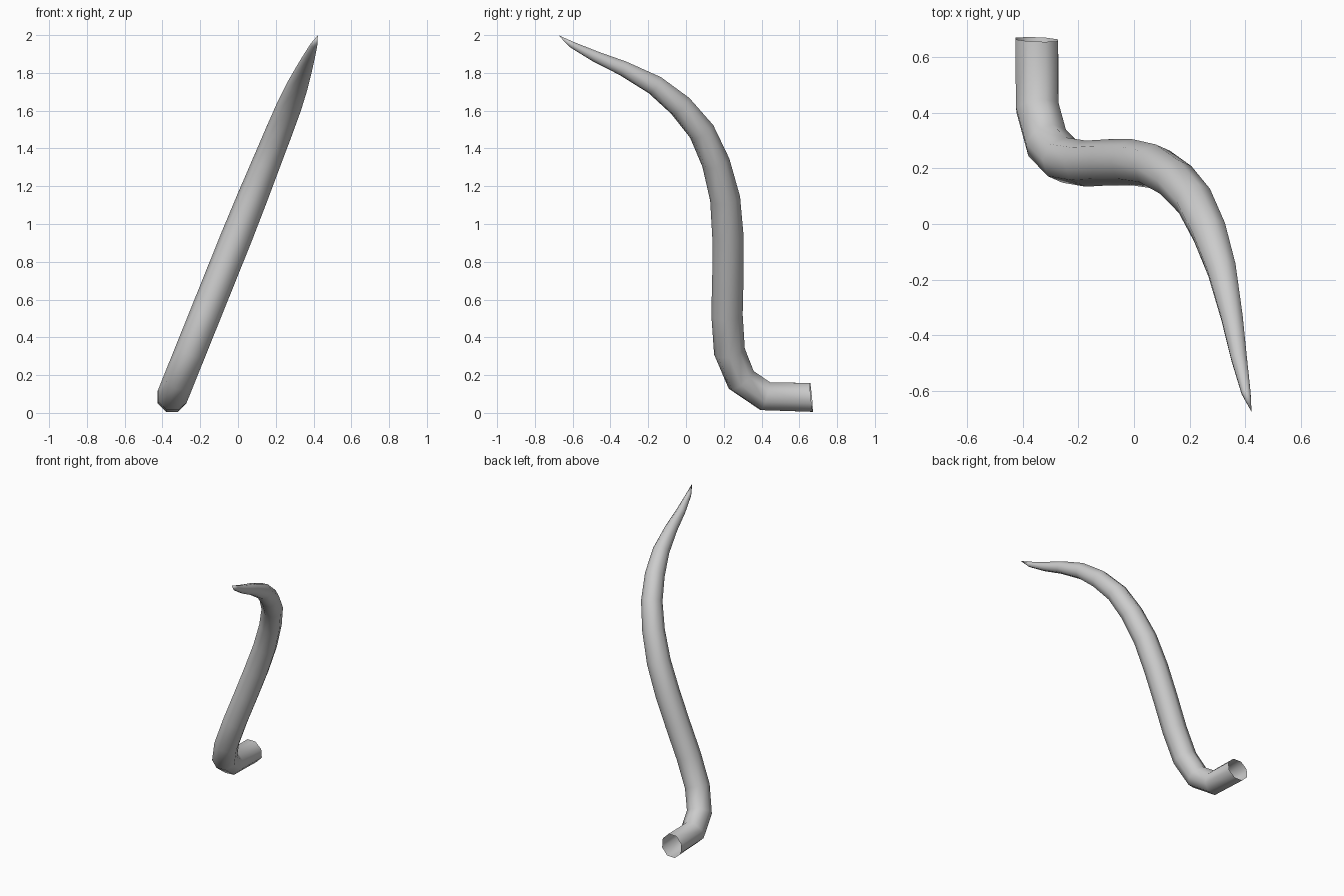
import bpy, bmesh, math
from mathutils import Vector

if "Cube" in bpy.data.objects:
    bpy.data.objects.remove(bpy.data.objects["Cube"])

SIDES = 8
SLOPE = 0.403  # sideways lean of the plane the horn bends in

# Centreline: y, z, radius
PATH = [
    (0.664, 0.082, 0.083), (0.42, 0.088, 0.083), (0.292, 0.175, 0.083),
    (0.23, 0.325, 0.083), (0.217, 0.52, 0.083), (0.222, 0.73, 0.083),
    (0.222, 0.935, 0.083), (0.207, 1.135, 0.08), (0.158, 1.325, 0.075),
    (0.083, 1.49, 0.071), (-0.03, 1.625, 0.066), (-0.165, 1.735, 0.056),
    (-0.335, 1.825, 0.042), (-0.48, 1.887, 0.031), (-0.605, 1.95, 0.018),
    (-0.676, 2.0, 0.0),
]

points = [Vector((-0.35 + SLOPE * (z - 0.082), y, z)) for y, z, r in PATH]
side = Vector((1, 0, -SLOPE)).normalized()  # normal of the bending plane

# Sweep an octagon along the path, leaving the base open
bm = bmesh.new()
rings = []
for i in range(len(points) - 1):
    if i == 0:
        tangent = Vector((-0.04, -1, -0.1)).normalized()
    else:
        tangent = ((points[i] - points[i - 1]).normalized()
                   + (points[i + 1] - points[i]).normalized()).normalized()
    normal = side.cross(tangent).normalized()
    r = PATH[i][2]
    rings.append([bm.verts.new(points[i] + r * (math.cos(a) * normal + math.sin(a) * side))
                  for a in (2 * math.pi * k / SIDES for k in range(SIDES))])
tip = bm.verts.new(points[-1])

for k in range(SIDES):
    n = (k + 1) % SIDES
    for lower, upper in zip(rings, rings[1:]):
        bm.faces.new((lower[k], lower[n], upper[n], upper[k]))
    bm.faces.new((rings[-1][k], rings[-1][n], tip))

bmesh.ops.recalc_face_normals(bm, faces=bm.faces[:])
for f in bm.faces:
    f.smooth = True

mesh = bpy.data.meshes.new("curved_horn")
bm.to_mesh(mesh)
bm.free()
horn = bpy.data.objects.new("curved_horn", mesh)
bpy.context.collection.objects.link(horn)
